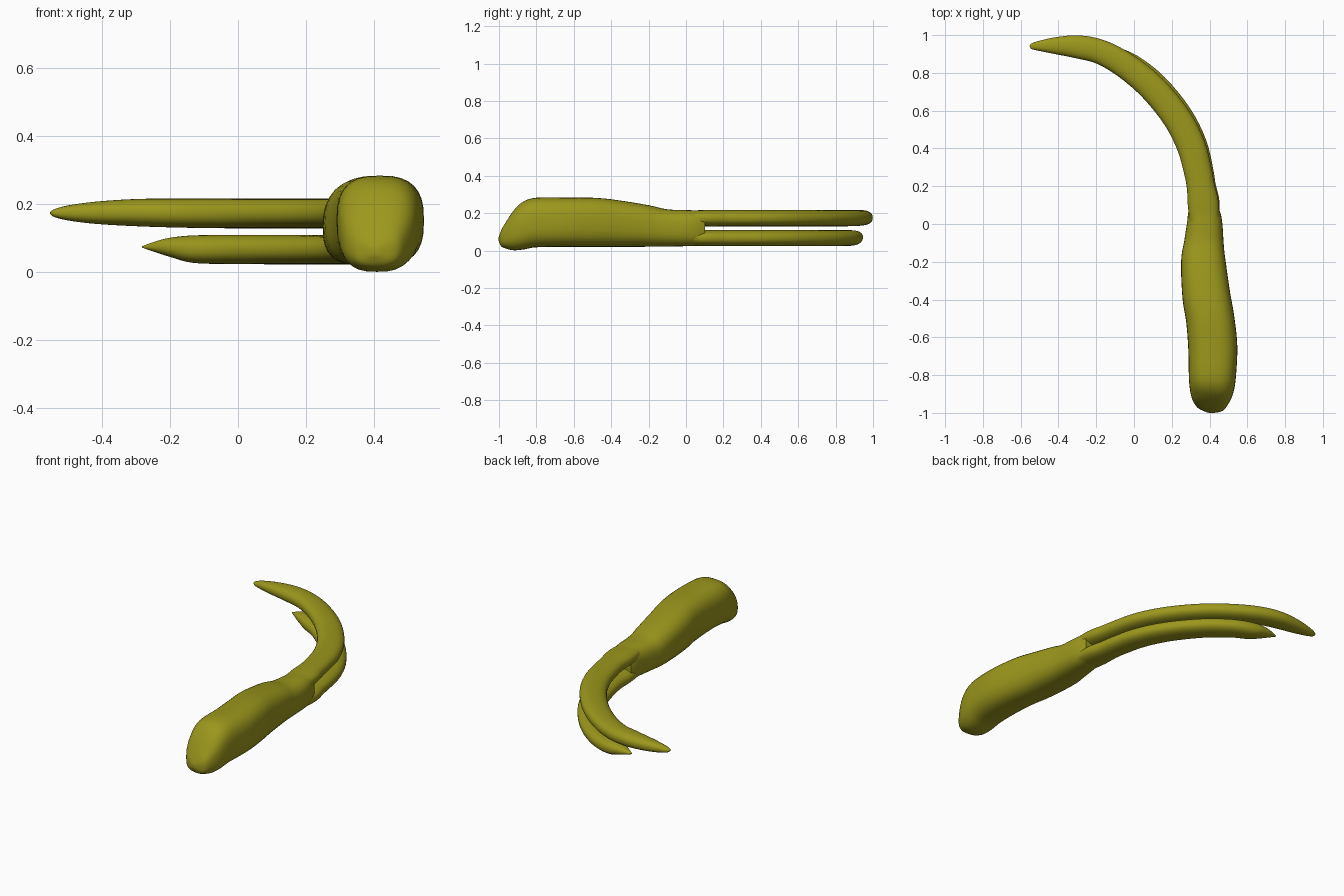
import bpy, bmesh, math
from mathutils import Vector

if "Cube" in bpy.data.objects:
    bpy.data.objects.remove(bpy.data.objects["Cube"])


def spline(rows, steps):
    """Catmull-Rom interpolation through rows of numbers."""
    rows = [Vector(r) for r in rows]
    out = []
    for i in range(len(rows) - 1):
        b, c = rows[i], rows[i + 1]
        a = rows[i - 1] if i else b * 2 - c
        d = rows[i + 2] if i + 2 < len(rows) else c * 2 - b
        for k in range(steps):
            t = k / steps
            out.append(0.5 * (b * 2 + (c - a) * t + (a * 2 - b * 5 + c * 4 - d) * t * t
                              + (b * 3 - a - c * 3 + d) * t ** 3))
    return out + [rows[-1]]


def loft(name, rows, power, sides=32, steps=4):
    """Skin rounded sections; each row is x, y, half width, bottom z, top z."""
    pts = spline(rows, steps)
    bm = bmesh.new()
    rings = []
    for i, (x, y, w, lo, hi) in enumerate(pts):
        p, n = pts[max(i - 1, 0)], pts[min(i + 1, len(pts) - 1)]
        t = Vector((n[0] - p[0], n[1] - p[1])).normalized()
        ring = []
        for k in range(sides):
            a = 2 * math.pi * k / sides
            c, s = math.cos(a), math.sin(a)
            u = w * math.copysign(abs(c) ** (2 / power), c)
            v = (hi - lo) / 2 * math.copysign(abs(s) ** (2 / power), s)
            ring.append(bm.verts.new((x + t.y * u, y - t.x * u, (lo + hi) / 2 + v)))
        rings.append(ring)
    for r, q in zip(rings, rings[1:]):
        for k in range(sides):
            j = (k + 1) % sides
            bm.faces.new((r[k], r[j], q[j], q[k]))
    bm.faces.new(rings[0])
    bm.faces.new(rings[-1][::-1])
    bmesh.ops.recalc_face_normals(bm, faces=bm.faces)
    me = bpy.data.meshes.new(name)
    bm.to_mesh(me)
    bm.free()
    ob = bpy.data.objects.new(name, me)
    bpy.context.collection.objects.link(ob)
    return ob


# Thick handle with a slanted, rounded end
handle = loft("handle", [
    (.40, -1.0, .012, .05, .075), (.402, -.985, .06, .022, .11),
    (.405, -.96, .085, .010, .155), (.408, -.92, .105, .002, .215),
    (.412, -.87, .118, .006, .262), (.415, -.80, .125, .018, .283),
    (.417, -.65, .130, .02, .284), (.403, -.50, .128, .02, .283),
    (.383, -.38, .127, .02, .272), (.367, -.20, .118, .021, .243),
    (.370, -.10, .105, .022, .221), (.374, 0, .094, .024, .217),
    (.371, .06, .085, .027, .213), (.37, .10, .072, .045, .195)], 2.7)

# Upper, longer prong
upper = loft("upper_prong", [
    (.374, -.05, .07, .135, .212), (.367, .10, .082, .13, .217),
    (.353, .20, .074, .13, .217), (.338, .28, .074, .13, .217),
    (.302, .415, .076, .13, .217), (.225, .565, .075, .13, .217),
    (.10, .718, .073, .13, .217), (-.04, .835, .069, .13, .217),
    (-.175, .91, .065, .132, .217), (-.30, .938, .061, .136, .216),
    (-.42, .944, .044, .143, .208), (-.50, .943, .027, .153, .197),
    (-.54, .941, .016, .163, .186), (-.552, .94, .004, .172, .178)], 2.3)

# Lower, shorter pointed prong
lower = loft("lower_prong", [
    (.374, -.05, .07, .03, .106), (.370, .10, .084, .024, .11),
    (.358, .20, .075, .024, .11), (.345, .28, .075, .024, .11),
    (.310, .42, .076, .024, .11), (.234, .572, .075, .024, .11),
    (.11, .728, .072, .024, .11), (-.02, .835, .067, .025, .11),
    (-.13, .886, .058, .028, .109), (-.20, .905, .040, .046, .102),
    (-.25, .915, .019, .062, .089), (-.282, .92, .003, .073, .077)], 2.3)

# Fuse the prongs into the handle
for prong in (upper, lower):
    mod = handle.modifiers.new("fuse", 'BOOLEAN')
    mod.operation = 'UNION'
    mod.solver = 'EXACT'
    mod.object = prong
    bpy.context.view_layer.objects.active = handle
    bpy.ops.object.modifier_apply(modifier=mod.name)
for prong in (upper, lower):
    bpy.data.objects.remove(prong)
handle.name = "two_pronged_fork"

# Olive material and smooth shading
mat = bpy.data.materials.new("olive")
mat.diffuse_color = (.33, .31, .012, 1)
mat.use_nodes = True
mat.node_tree.nodes["Principled BSDF"].inputs["Base Color"].default_value = mat.diffuse_color
handle.data.materials.clear()
handle.data.materials.append(mat)
handle.select_set(True)
bpy.ops.object.shade_smooth_by_angle(angle=math.radians(40))
